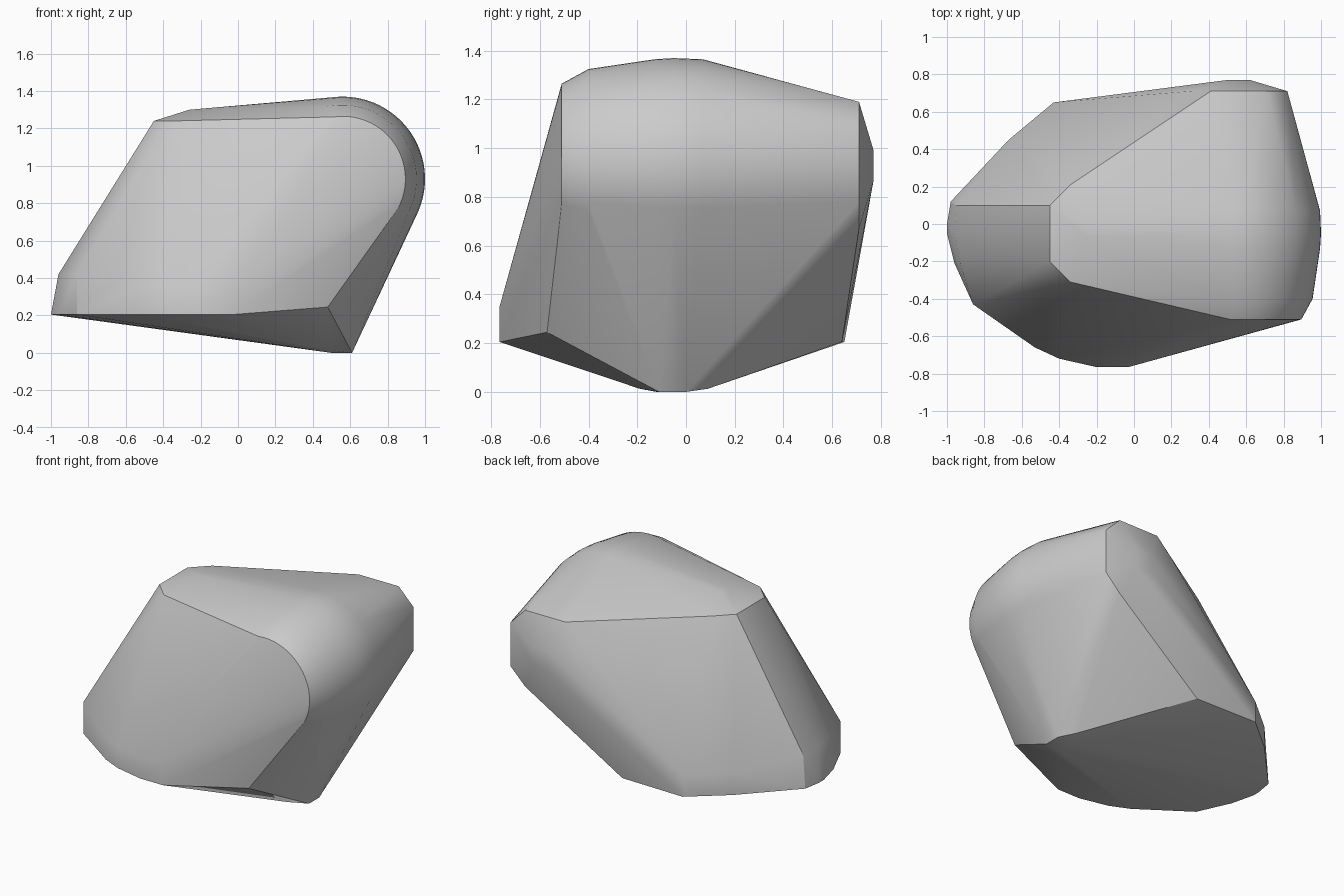
import bpy
import bmesh
import math

default_cube = bpy.data.objects.get("Cube")
if default_cube:
    bpy.data.objects.remove(default_cube, do_unlink=True)


def make_material(name, value):
    """One flat grey material."""
    material = bpy.data.materials.new(name)
    material.use_nodes = True
    colour = (value, value, value, 1)
    material.diffuse_color = colour
    shader = material.node_tree.nodes["Principled BSDF"]
    shader.inputs["Base Color"].default_value = colour
    return material


def at_height(outline, z):
    """Lift a flat outline to one height."""
    return [(x, y, z) for x, y in outline]


CENTRE_X, CENTRE_Z = 0.56, 0.93


def arc_section(y, radius, start=98, end=-28, steps=26):
    """Round section of the shoulder, facing the left side."""
    points = []
    for step in range(steps + 1):
        angle = math.radians(start + (end - start) * step / steps)
        points.append((CENTRE_X + radius * math.cos(angle), y,
                       CENTRE_Z + radius * math.sin(angle)))
    return points


def chamfered_section(y, half, flat):
    """Square section with cut corners."""
    corners = []
    for a in (-1, 1):
        for b in (-1, 1):
            corners.append((CENTRE_X + a * half, y, CENTRE_Z + b * flat))
            corners.append((CENTRE_X + a * flat, y, CENTRE_Z + b * half))
    return corners


points = []

# Rounded shoulder, widest in the middle and smaller toward the front
shoulder = {-0.51: 0.335, -0.4: 0.395, -0.13: 0.435, -0.05: 0.44, 0.07: 0.435}
for y, radius in shoulder.items():
    points += arc_section(y, radius)

# Chamfered back end with its small raised tip
points += chamfered_section(0.71, 0.26, 0.15)
points += chamfered_section(0.77, 0.06, 0.06)

# Lower rim: bottom outline and the shorter upper outlines
rim = [(-1, 0), (-1, -0.05), (-0.96, -0.21), (-0.86, -0.43), (-0.53, -0.66),
       (-0.4, -0.72), (-0.2, -0.765), (-0.03, -0.765), (0.03, 0.64),
       (-0.43, 0.65), (-0.67, 0.45), (-0.98, 0.12)]
points += at_height(rim, 0.205)
points += at_height(rim[4:8] + rim[9:11], 0.35)
points += at_height([(-0.96, -0.05), (-0.95, 0.1), (-0.93, -0.21), (-0.86, -0.43)], 0.42)
points.append((0.48, -0.57, 0.245))

# Blunt foot
points += at_height([(0.61, -0.11), (0.61, 0), (0.5, -0.12), (0.5, 0)], 0)
points += at_height([(0.5, -0.19), (0.54, 0.09)], 0.013)

# Upper ledge and crest
points += at_height([(-0.45, -0.2), (-0.45, 0.1), (-0.34, -0.31), (-0.34, 0.21)], 1.24)
points += at_height([(-0.26, -0.07), (-0.26, 0)], 1.3)

# Wrap one convex skin around the sections
bm = bmesh.new()
for point in points:
    bm.verts.new(point)
hull = bmesh.ops.convex_hull(bm, input=bm.verts[:])
spare = set(hull["geom_interior"]) | set(hull["geom_unused"])
bmesh.ops.delete(bm, geom=[v for v in spare if isinstance(v, bmesh.types.BMVert)],
                 context="VERTS")
loose = [v for v in bm.verts if not v.link_faces]
bmesh.ops.delete(bm, geom=loose, context="VERTS")
bmesh.ops.dissolve_limit(bm, angle_limit=math.radians(0.5),
                         verts=bm.verts[:], edges=bm.edges[:])
bmesh.ops.recalc_face_normals(bm, faces=bm.faces[:])

mesh = bpy.data.meshes.new("stone_body")
bm.to_mesh(mesh)
bm.free()
mesh.materials.append(make_material("light_grey", 0.6))
stone = bpy.data.objects.new("stone_body", mesh)
bpy.context.collection.objects.link(stone)

# Soft shading that keeps the hard creases
bpy.ops.object.select_all(action="DESELECT")
stone.select_set(True)
bpy.context.view_layer.objects.active = stone
bpy.ops.object.shade_smooth_by_angle(angle=math.radians(30))
